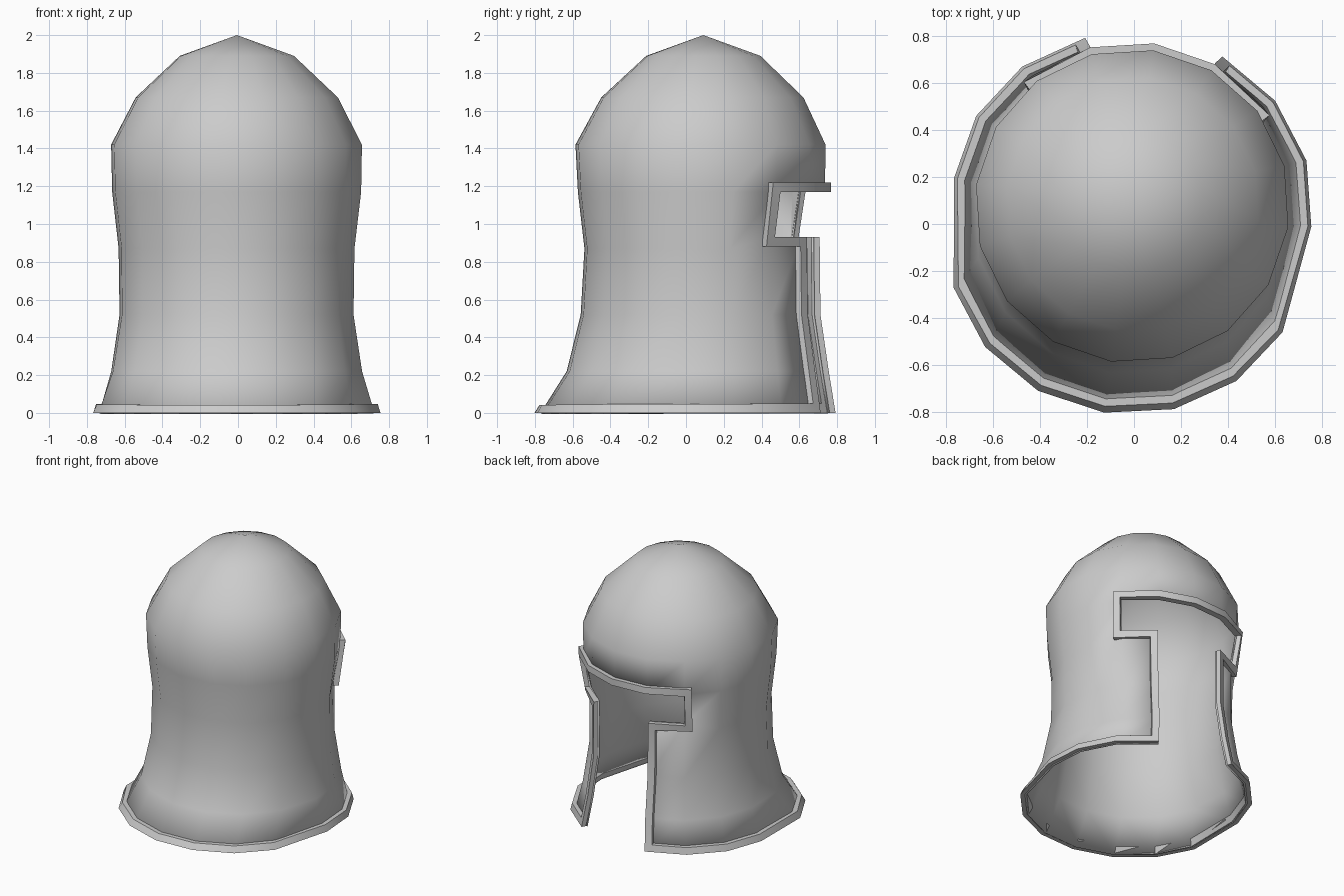
import bpy, bmesh, math
from mathutils import Vector, Matrix

if "Cube" in bpy.data.objects:
    bpy.data.objects.remove(bpy.data.objects["Cube"])

N = 16          # columns; column 0 = closed side, column 8 = centre of the opening
TOP = Vector((0, 0.09, 2.0))
# rings: z, centre y, side radius, y radius, extra flare of the closed side
RINGS = [(0.00, 0.090, 0.735, 0.690, 0.18),
         (0.22, 0.080, 0.670, 0.665, 0.055),
         (0.52, 0.075, 0.625, 0.625, 0.015),
         (0.87, 0.075, 0.630, 0.620, 0.00),
         (1.17, 0.080, 0.665, 0.660, 0.00),
         (1.42, 0.075, 0.670, 0.668, 0.00),
         (1.67, 0.085, 0.540, 0.540, 0.00),
         (1.89, 0.090, 0.305, 0.305, 0.00)]
PLACE = Matrix.Rotation(math.radians(-7.7), 4, 'Z') @ Matrix.Translation((-0.018, 0, 0))


def finish(bm, name, angle):
    mesh = bpy.data.meshes.new(name)
    bm.to_mesh(mesh)
    bm.free()
    ob = bpy.data.objects.new(name, mesh)
    bpy.context.collection.objects.link(ob)
    mesh.transform(PLACE)
    bpy.ops.object.select_all(action='DESELECT')
    ob.select_set(True)
    bpy.context.view_layer.objects.active = ob
    bpy.ops.object.shade_smooth_by_angle(angle=math.radians(angle))
    return ob


def ring_point(i, k):
    z, cy, rx, ry, flare = RINGS[i]
    t = 2 * math.pi * k / N
    step = min(k % N, N - k % N)
    y = cy - ry * math.cos(t) - (flare if step <= 3 else 0)
    if i == 3 and step >= 6:        # lower edge of the eye slit sits higher
        z += 0.06
    return Vector((rx * math.sin(t), y, z))


def is_open(i, k):
    # T-shaped opening: narrow slot below, wide slit at eye level
    return (i < 3 and k in (7, 8)) or (i == 3 and 6 <= k <= 9)


# Helmet shell: lofted rings closed by a fan
bm = bmesh.new()
grid = [[bm.verts.new(ring_point(i, k)) for k in range(N)] for i in range(len(RINGS))]
apex = bm.verts.new(TOP)
for k in range(N):
    n = (k + 1) % N
    for i in range(len(RINGS) - 1):
        if not is_open(i, k):
            bm.faces.new((grid[i][k], grid[i][n], grid[i + 1][n], grid[i + 1][k]))
    bm.faces.new((grid[-1][k], grid[-1][n], apex))
bm.normal_update()

# Border path of the shell: half, then mirrored
half = [(0, k) for k in range(8)] + [(1, 7), (2, 7), (3, 7), (3, 6), (4, 6), (4, 7), (4, 8)]
path = half + [(i, N - k) for i, k in reversed(half[1:-1])]
border = [(grid[i][k % N].co.copy(), grid[i][k % N].normal.copy(), RINGS[i][1]) for i, k in path]
bmesh.ops.delete(bm, geom=[v for v in bm.verts if not v.link_faces], context='VERTS')
shell = finish(bm, "helmet_shell", 50)
solid = shell.modifiers.new("thickness", 'SOLIDIFY')
solid.thickness = 0.012
solid.offset = -1

# Raised trim: rectangular section swept along the border with mitred corners
WIDTH, RAISE, INSET = 0.05, 0.032, 0.014
bm = bmesh.new()
sections = []
count = len(border)
for j, (p, normal, cy) in enumerate(border):
    before = (p - border[j - 1][0]).normalized()
    after = (border[(j + 1) % count][0] - p).normalized()
    d1 = normal.cross(before).normalized()
    d2 = normal.cross(after).normalized()
    miter = (d1 + d2) / max(0.4, 1 + d1.dot(d2)) * WIDTH
    out = Vector((p.x, p.y - cy, 0)).normalized()
    pts = (p - out * INSET, p + out * RAISE, p + miter + out * RAISE, p + miter - out * INSET)
    sections.append([bm.verts.new(q) for q in pts])
for j in range(count):
    a, b = sections[j], sections[(j + 1) % count]
    for s in range(4):
        t = (s + 1) % 4
        bm.faces.new((a[s], b[s], b[t], a[t]))
bmesh.ops.recalc_face_normals(bm, faces=bm.faces)
finish(bm, "border_trim", 30)
